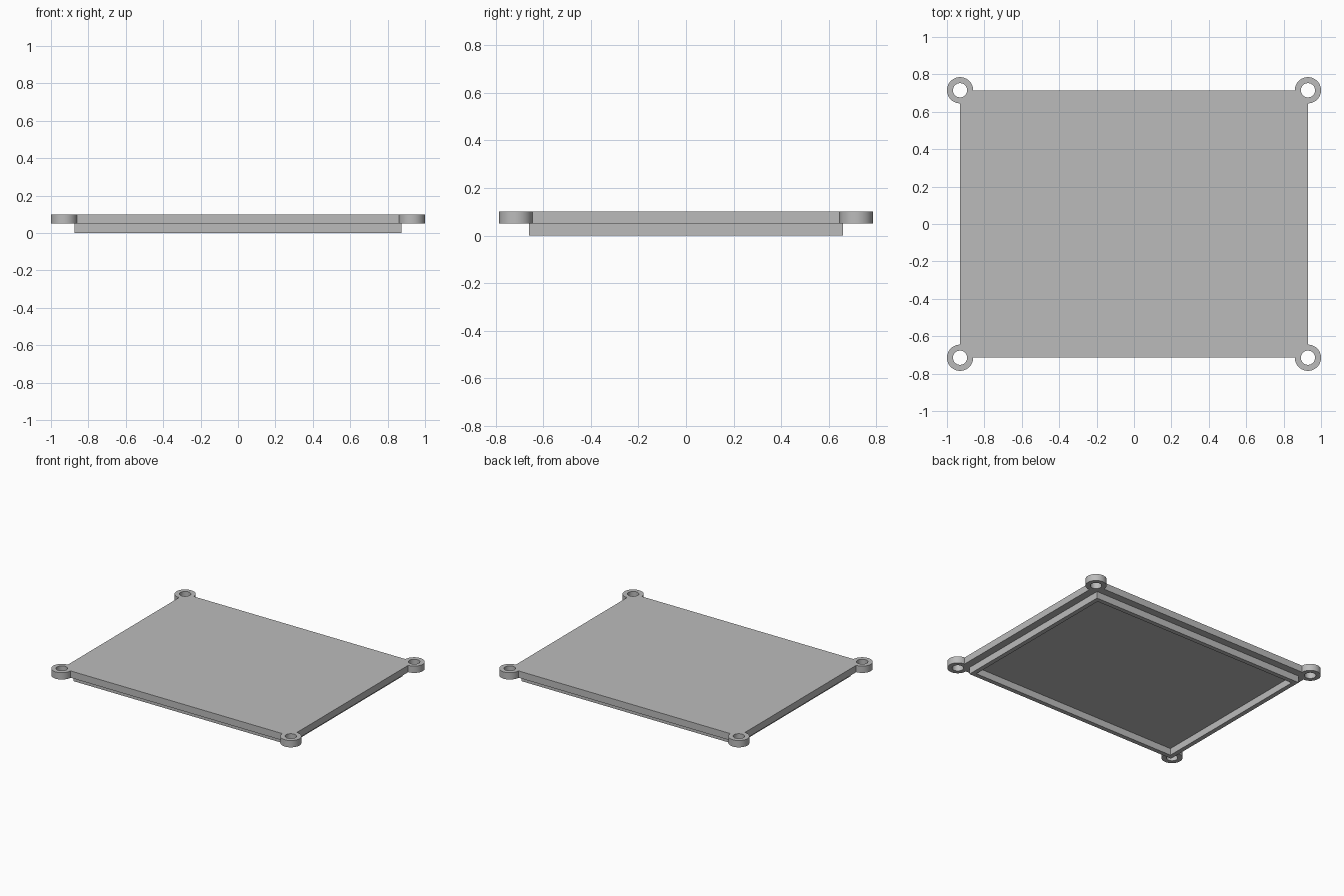
import bpy, bmesh, math

if "Cube" in bpy.data.objects:
    bpy.data.objects.remove(bpy.data.objects["Cube"])

grey = bpy.data.materials.new("plain grey")
grey.diffuse_color = (0.5, 0.5, 0.5, 1)
grey.use_nodes = True
grey.node_tree.nodes["Principled BSDF"].inputs["Base Color"].default_value = grey.diffuse_color

CX, CY = 0.93, 0.715      # plate corners, also the screw lug centres
LUG_R, HOLE_R = 0.07, 0.038
PLATE_Z, TOP_Z = 0.05, 0.10
RIM_X, RIM_Y, RIM_T = 0.875, 0.66, 0.033


def arc(cx, cy, r, start, sweep, n):
    return [(cx + r * math.cos(start + sweep * i / n),
             cy + r * math.sin(start + sweep * i / n)) for i in range(n + 1)]


def rect(x, y):
    return [(x, y), (-x, y), (-x, -y), (x, -y)]


def extrude_profile(name, loops, z0, z1, open_top=False):
    """Fill closed 2D loops (inner loops become holes) and extrude from z0 to z1."""
    cu = bpy.data.curves.new(name, 'CURVE')
    cu.dimensions, cu.fill_mode = '2D', 'BOTH'
    cu.extrude = (z1 - z0) / 2
    for pts in loops:
        sp = cu.splines.new('POLY')
        sp.points.add(len(pts) - 1)
        for p, (x, y) in zip(sp.points, pts):
            p.co = (x, y, 0, 1)
        sp.use_cyclic_u = True
    ob = bpy.data.objects.new(name, cu)
    bpy.context.collection.objects.link(ob)
    bpy.ops.object.select_all(action='DESELECT')
    ob.select_set(True)
    bpy.context.view_layer.objects.active = ob
    bpy.ops.object.convert(target='MESH')
    ob = bpy.context.object
    ob.name = name

    bm = bmesh.new()
    bm.from_mesh(ob.data)
    bmesh.ops.translate(bm, verts=bm.verts, vec=(0, 0, (z0 + z1) / 2))
    bmesh.ops.remove_doubles(bm, verts=bm.verts, dist=1e-5)
    bmesh.ops.recalc_face_normals(bm, faces=bm.faces)
    if open_top:
        top = [f for f in bm.faces if all(v.co.z > z1 - 1e-4 for v in f.verts)]
        bmesh.ops.delete(bm, geom=top, context='FACES')
    bm.to_mesh(ob.data)
    bm.free()
    ob.data.materials.clear()
    ob.data.materials.append(grey)
    bpy.ops.object.shade_smooth_by_angle(angle=math.radians(30))
    return ob


# Cover plate: rectangle whose corners swell into round lugs with screw holes
outline, holes = [], []
for k, (x, y) in enumerate(rect(CX, CY)):
    start = -math.pi / 2 + k * math.pi / 2
    outline += arc(x, y, LUG_R, start, 1.5 * math.pi, 48)
    holes.append(arc(x, y, HOLE_R, 0, 2 * math.pi, 48)[:-1])
extrude_profile("cover_plate", [outline] + holes, PLATE_Z, TOP_Z)

# Locating rim under the plate, its top joined to the plate underside
extrude_profile("locating_rim", [rect(RIM_X, RIM_Y), rect(RIM_X - RIM_T, RIM_Y - RIM_T)],
                0, PLATE_Z, open_top=True)
